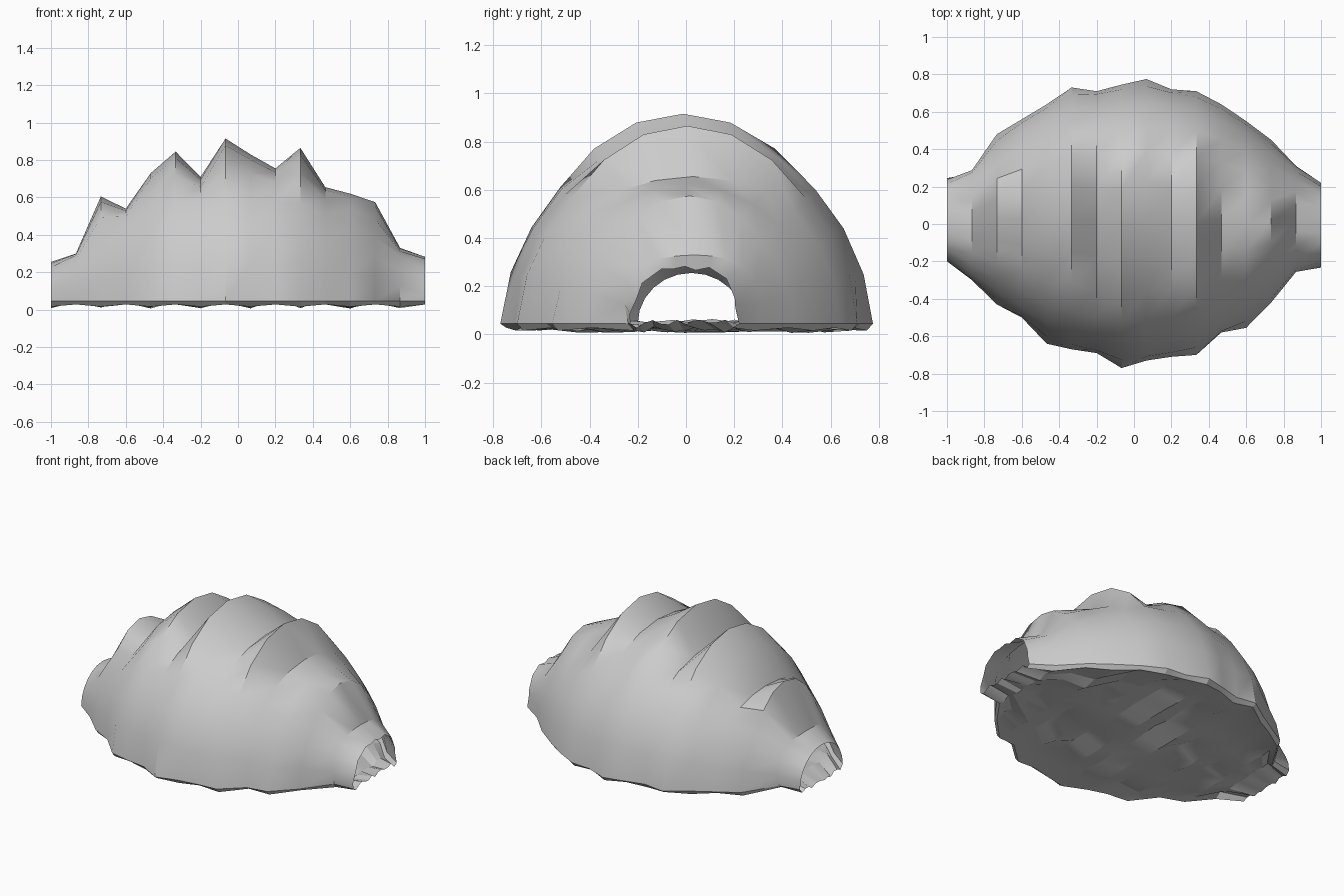
import bpy, bmesh, math, random

cube = bpy.data.objects.get("Cube")
if cube:
    bpy.data.objects.remove(cube, do_unlink=True)
random.seed(4)

stone = bpy.data.materials.new("stone_grey")
stone.use_nodes = True
stone.diffuse_color = (0.6, 0.6, 0.6, 1)
stone.node_tree.nodes["Principled BSDF"].inputs["Base Color"].default_value = (0.6, 0.6, 0.6, 1)

# One arch per station: crest height, back half width, front half width
ARCHES = [
    (.255, .245, .20), (.30, .27, .30), (.605, .48, .43), (.54, .56, .50),
    (.73, .64, .64), (.845, .73, .67), (.71, .71, .69), (.915, .745, .77),
    (.83, .775, .73), (.755, .72, .71), (.865, .71, .70), (.655, .64, .58),
    (.62, .55, .555), (.575, .45, .42), (.33, .31, .24), (.30, .22, .23),
]
# How far the ridges fade into each other, from the base up to the crest
FADE = [0, .6, 1, 1, .45, .1, 0]
BASE = 0.045
SEGMENTS = 12
LAST = len(ARCHES) - 1


def station_x(i):
    return -1 + 2 * i / LAST


def skin(name, rows, angle):
    """Join rows of points into an open quad sheet, smooth below the angle."""
    bm = bmesh.new()
    grid = [[bm.verts.new(p) for p in row] for row in rows]
    for a, b in zip(grid, grid[1:]):
        for j in range(len(a) - 1):
            bm.faces.new((a[j], b[j], b[j + 1], a[j + 1]))
    mesh = bpy.data.meshes.new(name)
    bm.to_mesh(mesh)
    bm.free()
    mesh.materials.append(stone)
    obj = bpy.data.objects.new(name, mesh)
    bpy.context.collection.objects.link(obj)
    bpy.ops.object.select_all(action='DESELECT')
    obj.select_set(True)
    bpy.context.view_layer.objects.active = obj
    bpy.ops.object.shade_smooth_by_angle(angle=math.radians(angle))


def softened(i):
    """Station sizes averaged with the neighbours; the mouths stay as they are."""
    if i in (0, LAST):
        return ARCHES[i]
    return [(a + 2 * b + c) / 4 for a, b, c in zip(*ARCHES[i - 1:i + 2])]


def arch(i):
    row = []
    for j in range(SEGMENTS + 1):
        fade = FADE[min(j, SEGMENTS - j)]
        top, back, front = [a + (b - a) * fade for a, b in zip(ARCHES[i], softened(i))]
        angle = math.pi * j / SEGMENTS
        y = (back - front) / 2 - (back + front) / 2 * math.cos(angle)
        z = BASE + (top - BASE) * math.sin(angle)
        # Torn, folded rim at one mouth
        if i == LAST and 0 < j < SEGMENTS:
            y += random.uniform(-.02, .02)
            z += random.uniform(-.03, .015)
        row.append((station_x(i), y, z))
    return row


def floor_row(i):
    """Alternating high and low rows, dropping away just inside the walls."""
    top, back, front = ARCHES[i]
    row = [(station_x(i), back, BASE)]
    for j in range(SEGMENTS + 1):
        y = (back - .025) - (back + front - .05) * j / SEGMENTS
        middle = .05 if i % 2 else .02
        z = middle + random.uniform(-.014, .014)
        if j in (0, SEGMENTS):
            z = .028 if i % 2 else .016
        row.append((station_x(i), y, z))
    row.append((station_x(i), -front, BASE))
    return row


# Ridged vault, open at both ends
skin("ridged_shell", [arch(i) for i in range(LAST + 1)], 32)
# Rippled ground sheet
skin("rippled_floor", [floor_row(i) for i in range(LAST + 1)], 20)
